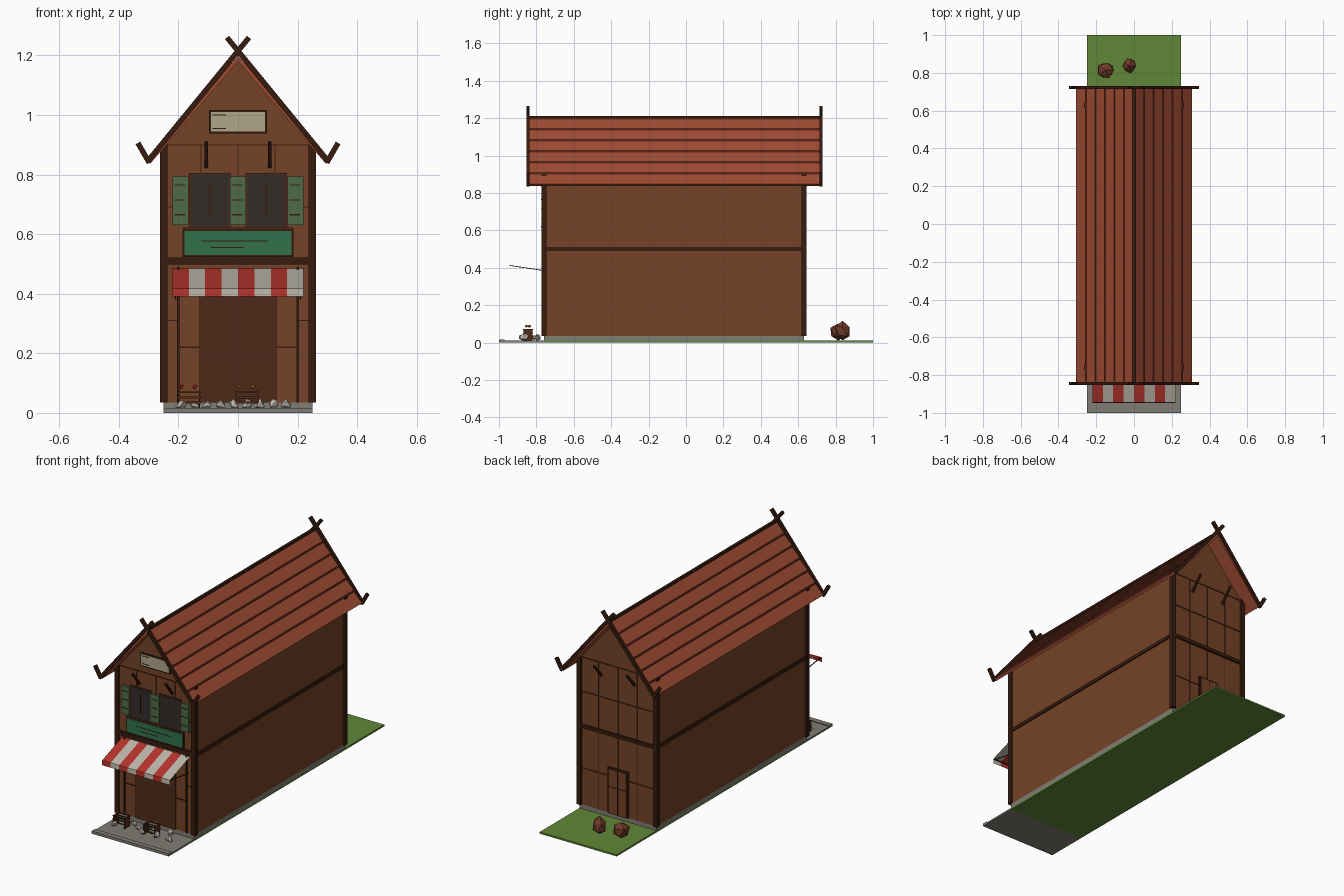
import bpy, bmesh, math, random
from mathutils import Vector, Matrix

if "Cube" in bpy.data.objects:
    bpy.data.objects.remove(bpy.data.objects["Cube"])

random.seed(4)

def mat(name, r, g, b):
    m = bpy.data.materials.new(name)
    m.diffuse_color = [(c / 255) ** 2.2 for c in (r, g, b)] + [1]
    m.use_nodes = True
    m.node_tree.nodes["Principled BSDF"].inputs["Base Color"].default_value = m.diffuse_color
    return m

WALL = mat("wall_wood", 116, 68, 42)
DARK = mat("dark_timber", 58, 34, 22)
TRIM = mat("trim_timber", 84, 47, 30)
ROOF = mat("roof_red", 158, 76, 54)
SEAM = mat("roof_seam", 116, 54, 40)
STONE = mat("stone", 128, 124, 116)
GRASS = mat("grass", 96, 134, 58)
DOOR = mat("door_brown", 80, 46, 30)
GLASS = mat("window_dark", 54, 48, 44)
SHUT = mat("shutter_green", 80, 106, 74)
SIGN = mat("panel_green", 52, 112, 76)
RED = mat("cloth_red", 180, 54, 48)
WHITE = mat("cloth_white", 186, 180, 168)
CREAM = mat("plaque_cream", 176, 164, 136)
ROCK = mat("rock", 112, 62, 46)
ORANGE = mat("fruit_orange", 200, 120, 50)

def finish(name, bm, m):
    bmesh.ops.recalc_face_normals(bm, faces=bm.faces)
    me = bpy.data.meshes.new(name)
    bm.to_mesh(me)
    bm.free()
    me.materials.append(m)
    ob = bpy.data.objects.new(name, me)
    bpy.context.collection.objects.link(ob)
    return ob

def box(name, x, y, z, m):
    bm = bmesh.new()
    bmesh.ops.create_cube(bm, size=1)
    for v in bm.verts:
        v.co = [r[0] if c < 0 else r[1] for c, r in zip(v.co, (x, y, z))]
    return finish(name, bm, m)

def beam(name, a, b, w, d, m):
    a, b = Vector(a), Vector(b)
    bm = bmesh.new()
    bmesh.ops.create_cube(bm, size=1)
    bmesh.ops.scale(bm, vec=(w, d, (b - a).length), verts=bm.verts)
    # keep the section square to the y axis for beams in the xz plane
    dirn = (b - a).normalized()
    side = Vector((0, 1, 0)) if abs(dirn.y) < 0.5 else Vector((0, 0, 1))
    xa = side.cross(dirn).normalized()
    rot = Matrix((xa, dirn.cross(xa), dirn)).transposed().to_4x4()
    bmesh.ops.transform(bm, matrix=Matrix.Translation((a + b) / 2) @ rot, verts=bm.verts)
    return finish(name, bm, m)

def extrude_y(name, pts, y0, y1, m):
    bm = bmesh.new()
    f = bm.faces.new([bm.verts.new((x, y0, z)) for x, z in pts])
    g = bmesh.ops.extrude_face_region(bm, geom=[f])
    bmesh.ops.translate(bm, vec=(0, y1 - y0, 0), verts=[v for v in g["geom"] if isinstance(v, bmesh.types.BMVert)])
    return finish(name, bm, m)

# ground and foundation
F, B = -0.76, 0.63
box("pavement", (-.25, .25), (-1, F), (0, .01), STONE)
box("kerb", (-.25, .25), (-1, -.97), (.01, .016), STONE)
box("grass_plot", (-.25, .25), (F, 1), (0, .01), GRASS)
box("foundation", (-.25, .25), (F, B), (.01, .035), STONE)

# house body with gables
extrude_y("house_body", [(-.25, .035), (.25, .035), (.25, .893), (0, 1.185), (-.25, .893)], F, B, WALL)

# corner posts and floor beams
for s in (-1, 1):
    for y in (F, B):
        box("corner_post", sorted((s * .236, s * .262)), (y - .013, y + .013), (.035, .905), DARK)
    box("side_beam", sorted((s * .245, s * .257)), (F, B), (.49, .51), DARK)
box("front_beam", (-.25, .25), (F - .012, F), (.498, .522), DARK)
box("back_beam", (-.25, .25), (B, B + .012), (.49, .51), DARK)

# thin battens on both gable walls
for y, zs in ((F, (.69, .9)), (B, (.25, .7, .9))):
    for z in zs:
        box("wall_batten", (-.24, .24), (y - .004, y + .004), (z - .003, z + .003), TRIM)
    for x in (-.125, 0, .125):
        box("wall_stud", (x - .002, x + .002), (y - .004, y + .004), (.51, .9), TRIM)
        if y == B:
            box("lower_stud", (x - .002, x + .002), (y - .003, y + .003), (.035, .5), TRIM)

# stepped plank roof
N, R0, R1 = 6, Vector((0, 1.198)), Vector((.303, .845))
nrm = Vector((.353, .303)).normalized()
half = [Vector((0, 1.203))]
for i in range(N):
    half += [R0.lerp(R1, i / N + .002) - nrm * .001, R0.lerp(R1, (i + 1) / N) + nrm * .004]
half += [R1 - nrm * .012]
profile = [tuple(p) for p in half] + [(0, 1.18)] + [(-p.x, p.y) for p in reversed(half[1:])]
extrude_y("plank_roof", profile, -.84, .72, ROOF)
for s in (-1, 1):
    for i in range(1, N):
        p = R0.lerp(R1, i / N)
        o = nrm * .003
        beam("roof_seam", (s * (p + o).x, -.835, (p + o).y), (s * (p + o).x, .715, (p + o).y), .006, .008, SEAM)
beam("ridge_beam", (0, -.84, 1.204), (0, .72, 1.204), .014, .014, DARK)

# crossed bargeboards with upturned ends, and eave struts
for y, sgn in ((-.845, 1), (.722, -1)):
    for s in (-1, 1):
        beam("bargeboard", (-s * .037, y, 1.26), (s * .305, y, .842), .018, .016, DARK)
        beam("upturned_end", (s * .298, y, .84), (s * .336, y, .906), .018, .016, DARK)
        wall = F if sgn > 0 else B
        beam("eave_strut", (s * .107, wall, .825), (s * .107, y + sgn * .02, .91), .011, .011, DARK)

# front upper floor: windows, shutters, flower panel, plaque
for x0, x1 in ((-.158, -.032), (.032, .158)):
    box("window_frame", (x0 - .006, x1 + .006), (F - .006, F), (.62, .806), TRIM)
    box("window", (x0, x1), (F - .008, F), (.626, .8), GLASS)
    xm = (x0 + x1) / 2
    box("window_bar", (xm - .002, xm + .002), (F - .01, F), (.66, .77), DARK)
for x in (-.193, 0, .193):
    box("shutter", (x - .027, x + .027), (F - .012, F), (.63, .793), SHUT)
    for z in (.665, .715, .765):
        box("shutter_slat", (x - .02, x + .015), (F - .014, F), (z - .002, z + .002), DARK)
box("panel_border", (-.186, .186), (F - .008, F), (.524, .616), DARK)
box("green_panel", (-.18, .18), (F - .011, F), (.53, .61), SIGN)
for x0, x1, z in ((-.125, .01, .577), (-.09, .02, .555), (.0, .1, .577)):
    box("panel_groove", (x0, x1), (F - .012, F), (z - .002, z + .002), DARK)
box("panel_sill", (-.185, .185), (F - .015, F), (.614, .622), TRIM)
box("plaque_border", (-.097, .097), (F - .006, F), (.938, 1.016), DARK)
box("plaque", (-.091, .091), (F - .009, F), (.945, 1.01), CREAM)
for x0, z in ((-.085, 1.0), (-.085, .955)):
    box("plaque_mark", (x0, x0 + .045), (F - .01, F), (z - .002, z + .002), DARK)

# shop entrance
box("shop_door", (-.13, .13), (F - .006, F), (.035, .4), DOOR)
for s in (-1, 1):
    box("door_jamb", sorted((s * .197, s * .204)), (F - .01, F), (.035, .49), DARK)
    for x0, x1, z in ((.13, .195, .22), (.205, .238, .31), (.205, .238, .69)):
        box("plank_joint", sorted((s * x0, s * x1)), (F - .004, F), (z - .002, z + .002), DARK)

# striped awning with valance and thin supports
for i in range(8):
    x0 = -.22 + i * .055
    bm = bmesh.new()
    rows = [[bm.verts.new((x, y, z)) for x in (x0, x0 + .055)] for y, z in ((F, .485), (-.945, .418), (-.947, .39))]
    for a, b in zip(rows, rows[1:]):
        bm.faces.new((a[0], a[1], b[1], b[0]))
    bmesh.ops.solidify(bm, geom=bm.faces[:], thickness=.004)
    finish("awning_stripe", bm, WHITE if i % 2 else RED)
for s in (-1, 1):
    beam("awning_support", (s * .21, F, .385), (s * .21, -.94, .412), .004, .004, DARK)
beam("awning_rod", (-.22, -.943, .414), (.22, -.943, .414), .004, .004, DARK)

# back door
box("back_door_frame", (-.07, .062), (B, B + .008), (.035, .305), DARK)
box("back_door", (-.06, .052), (B, B + .011), (.035, .295), WALL)
box("back_door_split", (-.006, -.002), (B, B + .012), (.035, .295), DARK)
box("back_door_rail", (-.06, .052), (B, B + .012), (.19, .196), DARK)

def lump(name, c, r, m, jit=.12):
    bm = bmesh.new()
    bmesh.ops.create_icosphere(bm, subdivisions=1, radius=1)
    for v in bm.verts:
        k = 1 + random.uniform(-jit, jit)
        v.co = [c[i] + v.co[i] * r[i] * k for i in range(3)]
    return finish(name, bm, m)

# back garden rocks
lump("rock_large", (-.15, .815, .056), (.05, .046, .048), ROCK)
lump("rock_small", (-.025, .837, .06), (.038, .042, .052), ROCK)

# street goods: slatted trays with fruit, and scattered pale wares
for x in (-.165, .03):
    for z in (.035, .052, .069):
        for y in (-.87, -.82):
            box("tray_slat", (x - .04, x + .04), (y - .002, y + .002), (z - .003, z + .003), TRIM)
    for sx in (-.036, .036):
        box("tray_end", (x + sx - .002, x + sx + .002), (-.87, -.82), (.01, .072), TRIM)
    for dx, y in ((-.025, -.853), (.02, -.837)):
        lump("fruit", (x + dx, y, .088), (.008, .008, .008), RED if x < 0 else ORANGE)
for i in range(9):
    x, y = -.19 + i * .044, random.uniform(-.895, -.79)
    lump("pale_ware", (x, y, .028), (.018, .016, .016), WHITE, .3)
